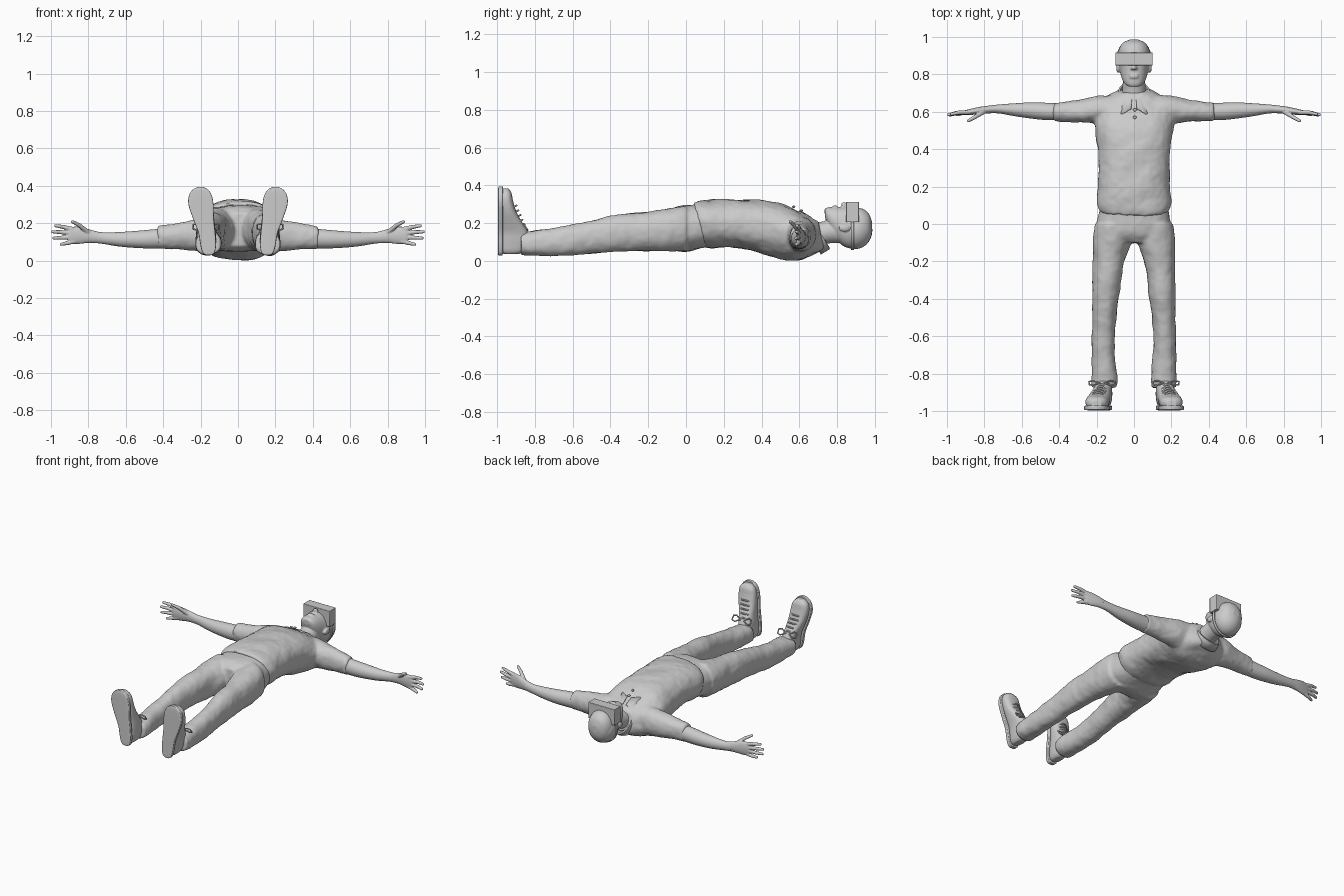
import bpy, bmesh
from math import sin, cos, pi, exp, copysign
from mathutils import Vector, Matrix

if "Cube" in bpy.data.objects:
    bpy.data.objects.remove(bpy.data.objects["Cube"])

ORDER = {'x': (0, 1, 2), 'y': (1, 0, 2), 'z': (2, 0, 1)}


def spline(rows, steps):
    """Catmull-Rom interpolation of section rows."""
    out = []
    for i in range(len(rows) - 1):
        quad = zip(rows[max(i - 1, 0)], rows[i], rows[i + 1], rows[min(i + 2, len(rows) - 1)])
        quad = list(quad)
        for s in range(steps):
            t = s / steps
            out.append([b + .5 * t * (c - a + t * (2*a - 5*b + 4*c - d + t * (3*(b - c) + d - a)))
                        for a, b, c, d in quad])
    return out + [list(rows[-1])]


def loft(bm, axis, rows, power=2.0, slant=0.0, steps=4, n=32):
    """Closed skin through oval sections (position, centre1, centre2, radius1, radius2)."""
    rings = []
    for p, c1, c2, r1, r2 in spline(rows, steps):
        ring = []
        for k in range(n):
            a = 2 * pi * k / n
            u = r1 * copysign(abs(cos(a)) ** (2 / power), cos(a))
            v = r2 * copysign(abs(sin(a)) ** (2 / power), sin(a))
            co = [0, 0, 0]
            for i, val in zip(ORDER[axis], (p + slant * v, c1 + u, c2 + v)):
                co[i] = val
            ring.append(bm.verts.new(co))
        rings.append(ring)
    for a, b in zip(rings, rings[1:]):
        for k in range(n):
            bm.faces.new((a[k], a[(k + 1) % n], b[(k + 1) % n], b[k]))
    bm.faces.new(rings[0])
    bm.faces.new(rings[-1][::-1])


def ball(bm, c, r):
    m = Matrix.Translation(c) @ Matrix.Diagonal((*r, 1))
    bmesh.ops.create_uvsphere(bm, u_segments=24, v_segments=14, radius=1, matrix=m)


def limb(bm, p, q, r0, r1):
    """Rounded tapered rod."""
    p, q = Vector(p), Vector(q)
    d = q - p
    m = Matrix.Translation((p + q) / 2) @ d.to_track_quat('Z', 'Y').to_matrix().to_4x4()
    bmesh.ops.create_cone(bm, cap_ends=True, segments=14, radius1=r0, radius2=r1, depth=d.length, matrix=m)
    ball(bm, p, (r0,) * 3)
    ball(bm, q, (r1,) * 3)


def finish(name, bm, mirror=False, voxel=0, relax=4, folds=0, bevel=0):
    bmesh.ops.recalc_face_normals(bm, faces=bm.faces)
    me = bpy.data.meshes.new(name)
    bm.to_mesh(me)
    bm.free()
    ob = bpy.data.objects.new(name, me)
    bpy.context.collection.objects.link(ob)
    if mirror:
        ob.modifiers.new('mirror', 'MIRROR').use_mirror_merge = False
    if voxel:
        m = ob.modifiers.new('blend', 'REMESH')
        m.mode, m.voxel_size, m.use_smooth_shade = 'VOXEL', voxel, True
        m = ob.modifiers.new('relax', 'SMOOTH')
        m.factor, m.iterations = .5, relax
    if folds:
        tex = bpy.data.textures.new(name + '_folds', 'CLOUDS')
        tex.noise_scale = .11
        m = ob.modifiers.new('folds', 'DISPLACE')
        m.texture, m.strength, m.mid_level = tex, folds, .5
    if bevel:
        m = ob.modifiers.new('bevel', 'BEVEL')
        m.width, m.segments = bevel, 2
    bpy.ops.object.select_all(action='DESELECT')
    ob.select_set(True)
    bpy.context.view_layer.objects.active = ob
    bpy.ops.object.shade_smooth_by_angle(angle=.7)
    return ob


# Shirt: torso with slanted hem, blended with both short sleeves
bm = bmesh.new()
loft(bm, 'y', [(.07, 0, .19, .186, .122), (.12, 0, .195, .2, .126), (.2, 0, .2, .192, .128),
               (.3, 0, .192, .187, .134), (.4, 0, .175, .193, .146), (.5, 0, .158, .208, .154),
               (.57, 0, .148, .212, .143), (.63, 0, .142, .195, .117), (.68, 0, .137, .15, .092),
               (.715, 0, .135, .088, .075)], power=2.35, slant=-.22)
for s in (-1, 1):
    loft(bm, 'x', [(s*.1, .6, .14, .09, .1), (s*.2, .61, .137, .074, .09), (s*.27, .606, .133, .062, .079),
                   (s*.35, .602, .127, .055, .068), (s*.43, .6, .122, .05, .06)])
finish('shirt', bm, voxel=.009, relax=8, folds=.016)

# Trousers: seat blended with both legs
bm = bmesh.new()
loft(bm, 'y', [(.16, 0, .19, .165, .105), (.08, 0, .182, .185, .118), (0, 0, .172, .2, .124),
               (-.06, 0, .168, .2, .114), (-.1, 0, .165, .17, .09)], power=2.4)
for s in (-1, 1):
    loft(bm, 'y', [(0, s*.11, .17, .098, .118), (-.1, s*.12, .165, .1, .112), (-.2, s*.135, .157, .083, .104),
                   (-.32, s*.147, .15, .075, .1), (-.42, s*.153, .14, .068, .093), (-.55, s*.162, .118, .062, .084),
                   (-.68, s*.164, .103, .062, .075), (-.78, s*.16, .095, .066, .068),
                   (-.83, s*.16, .092, .071, .064), (-.875, s*.16, .09, .068, .058)], power=2.2)
finish('trousers', bm, voxel=.009, relax=6, folds=.014)

# Forearms
bm = bmesh.new()
loft(bm, 'x', [(.38, .6, .12, .044, .053), (.47, .602, .115, .046, .05), (.55, .607, .113, .043, .045),
               (.64, .611, .114, .034, .038), (.72, .615, .12, .024, .031), (.78, .613, .127, .02, .031)])
finish('forearm', bm, mirror=True)

# Hands: palm, four fingers and thumb blended together
bm = bmesh.new()
loft(bm, 'x', [(.74, .614, .122, .021, .03), (.8, .61, .131, .02, .037), (.85, .603, .135, .018, .046),
               (.895, .596, .135, .014, .045), (.908, .594, .135, .008, .035)])
for base, mid, tip in [((.885, .597, .168), (.935, .596, .18), (.975, .588, .186)),
                       ((.895, .597, .146), (.95, .594, .152), (.991, .584, .154)),
                       ((.89, .597, .124), (.945, .593, .122), (.985, .582, .12)),
                       ((.875, .598, .103), (.915, .594, .093), (.945, .584, .087)),
                       ((.8, .602, .15), (.85, .572, .19), (.885, .552, .208))]:
    limb(bm, base, mid, .0125, .011)
    limb(bm, mid, tip, .011, .0085)
finish('hand', bm, mirror=True, voxel=.0035, relax=3)

# Head with neck, nose, lips, chin and ears
bm = bmesh.new()
loft(bm, 'y', [(.735, 0, .258, .028, .018), (.75, 0, .237, .05, .046), (.78, 0, .212, .066, .074),
               (.82, 0, .187, .076, .099), (.86, 0, .177, .082, .109), (.9, 0, .175, .085, .109),
               (.94, 0, .176, .079, .098), (.97, 0, .178, .058, .07), (.986, 0, .178, .022, .026)], power=2.15)
loft(bm, 'y', [(.62, 0, .13, .075, .07), (.7, 0, .143, .064, .062), (.76, 0, .155, .06, .062),
               (.83, 0, .165, .058, .07)])
limb(bm, (0, .885, .282), (0, .835, .3), .009, .012)
ball(bm, (0, .748, .262), (.024, .015, .018))
for y in (.784, .794):
    ball(bm, (0, y, .284), (.025, .006, .011))
for s in (-1, 1):
    ball(bm, (s*.011, .832, .29), (.008, .008, .009))
    ball(bm, (s*.086, .838, .175), (.009, .03, .02))
finish('head', bm, voxel=.005, relax=3)

# Hair cap
bm = bmesh.new()
ball(bm, (0, .899, .163), (.091, .088, .1))
finish('hair', bm)

# Visor box and its strap around the head
bm = bmesh.new()
bmesh.ops.create_cube(bm, size=1, matrix=Matrix.Translation((0, .882, .259)) @ Matrix.Diagonal((.2, .068, .108, 1)))
finish('visor', bm, bevel=.003)
bm = bmesh.new()
path = [(.097, .21)] + [(.097 * cos(a * pi / 24), .165 - .108 * sin(a * pi / 24)) for a in range(25)] + [(-.097, .21)]
rows = [[bm.verts.new((x, y, z)) for x, z in path] for y in (.873, .889)]
for k in range(len(path) - 1):
    bm.faces.new((rows[0][k], rows[0][k+1], rows[1][k+1], rows[1][k]))
finish('visor_strap', bm).modifiers.new('thick', 'SOLIDIFY').thickness = .005

# Collar: folded ribbon with two points, open at the throat
bm = bmesh.new()
n, rows = 48, [[], [], [], []]
for k in range(n + 1):
    t = .14 + (2 * pi - .28) * k / n
    off = min(t, 2 * pi - t)
    y = .7 - .048 * cos(t)
    peak = .04 * exp(-((off - .6) / .28) ** 2)
    for row, r, dy in zip(rows, (.068, .073, .082, .11 + peak * .6), (-.03, .012, .014, -.034 - peak)):
        row.append(bm.verts.new((r * sin(t), y + dy, .147 + r * 1.03 * cos(t))))
for a, b in zip(rows, rows[1:]):
    for k in range(n):
        bm.faces.new((a[k], a[k+1], b[k+1], b[k]))
finish('collar', bm).modifiers.new('thick', 'SOLIDIFY').thickness = .006

# Buttons on the placket
bm = bmesh.new()
for y, z in ((.57, .287), (.61, .267)):
    ball(bm, (.004, y, z), (.009, .009, .006))
finish('button', bm)

# Shoes: upper lofted from heel to toe, flat sole, laces
bm = bmesh.new()
loft(bm, 'z', [(.036, .158, -.925, .024, .04), (.055, .158, -.915, .037, .068), (.1, .16, -.908, .044, .078),
               (.15, .165, -.91, .047, .074), (.2, .177, -.925, .052, .06), (.26, .19, -.942, .06, .044),
               (.32, .198, -.952, .062, .036), (.36, .2, -.955, .052, .031), (.384, .2, -.96, .026, .02)], power=2.5)
finish('shoe_upper', bm, mirror=True, voxel=.006, relax=3)
bm = bmesh.new()
loft(bm, 'z', [(.03, .157, -.983, .016, .011), (.042, .157, -.983, .031, .013), (.08, .159, -.983, .041, .013),
               (.15, .167, -.983, .045, .013), (.22, .184, -.983, .055, .013), (.3, .198, -.983, .067, .013),
               (.35, .201, -.983, .06, .013), (.38, .201, -.982, .04, .013), (.394, .201, -.981, .014, .011)],
     power=7)
finish('shoe_sole', bm, mirror=True)
bm = bmesh.new()
for i in range(5):
    z, y, x = .185 + .025 * i, -.86 - .0105 * i, .172 + .005 * i
    limb(bm, (x - .03, y - .012, z), (x, y + .004, z + .008), .005, .005)
    limb(bm, (x, y + .004, z + .008), (x + .03, y - .012, z), .005, .005)
for s in (-1, 1):
    loop = [Vector((.172 + s * (.012 + .06 * sin(a)), -.85 - .012 * sin(2 * a), .18 + .018 * sin(2 * a)))
            for a in (0, .6, 1.2, 1.9, 2.5, pi)]
    for p, q in zip(loop, loop[1:]):
        limb(bm, p, q, .004, .004)
finish('laces', bm, mirror=True)
